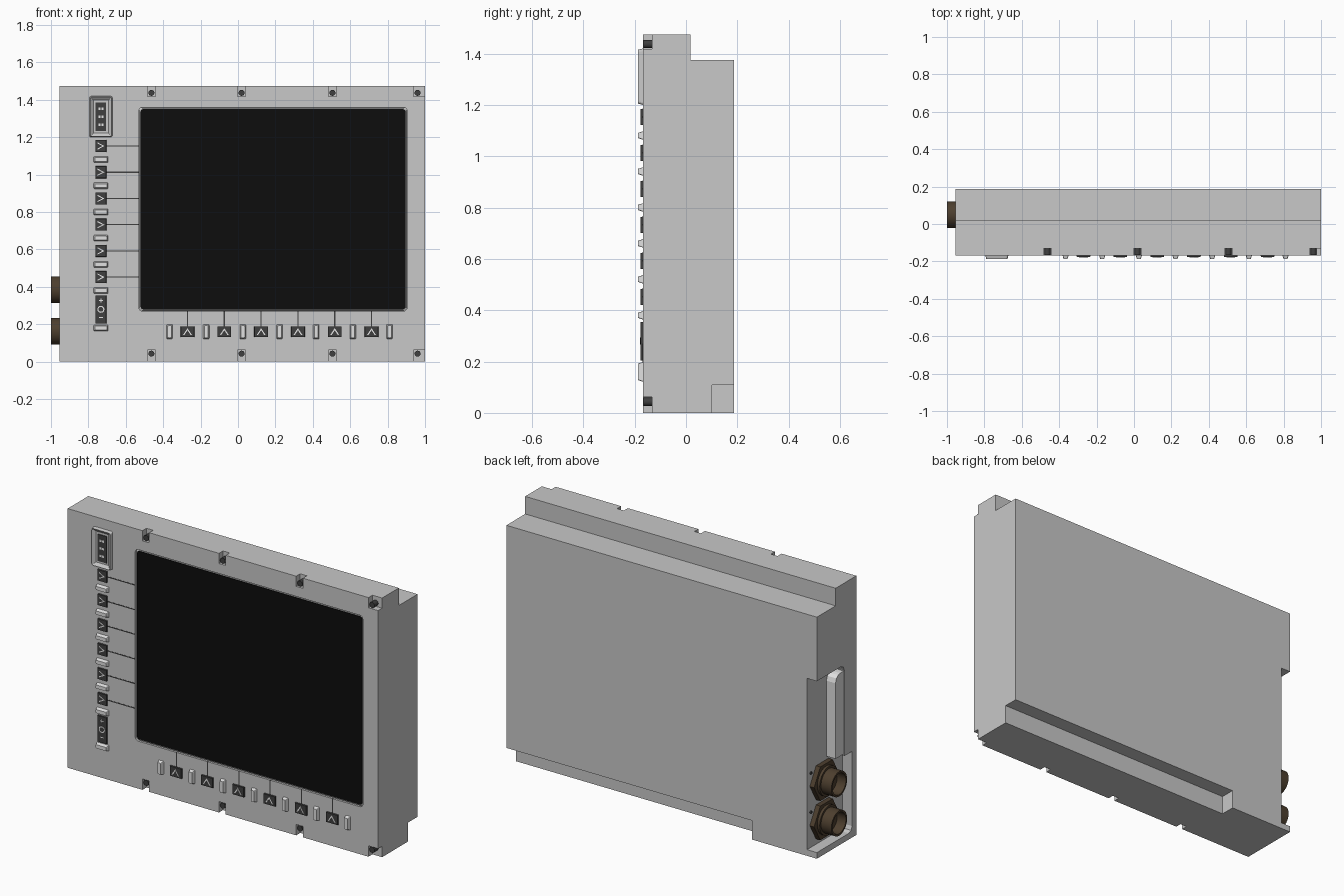
import bpy, bmesh, math
from mathutils import Vector

if "Cube" in bpy.data.objects:
    bpy.data.objects.remove(bpy.data.objects["Cube"])


def material(name, r, g, b):
    m = bpy.data.materials.new(name)
    m.diffuse_color = (r, g, b, 1)
    m.use_nodes = True
    m.node_tree.nodes["Principled BSDF"].inputs["Base Color"].default_value = m.diffuse_color
    return m


GREY = material("housing grey", 0.58, 0.58, 0.58)
LIGHT = material("light grey", 0.75, 0.75, 0.75)
DARK = material("button charcoal", 0.05, 0.05, 0.05)
BLACK = material("screen black", 0.004, 0.004, 0.004)
WHITE = material("symbol white", 0.8, 0.8, 0.8)
BROWN = material("connector bronze", 0.075, 0.05, 0.028)
FRONT = -0.168


def prism(name, pts, a, b, axis, mat, scale=1.0, inset=None, smooth=False):
    """Extrude a 2D outline from a to b along x (pts = y,z) or y (pts = x,z)."""
    bm = bmesh.new()
    cu = (min(p[0] for p in pts) + max(p[0] for p in pts)) / 2
    cv = (min(p[1] for p in pts) + max(p[1] for p in pts)) / 2
    margin = (1 - scale) * min(max(p[0] for p in pts) - cu, max(p[1] for p in pts) - cv)

    def ring(d, m):
        out = []
        for u, v in pts:
            if m:  # even shrink on every side
                u -= math.copysign(min(m, abs(u - cu)), u - cu)
                v -= math.copysign(min(m, abs(v - cv)), v - cv)
            out.append(bm.verts.new((d, u, v) if axis == 'x' else (u, d, v)))
        return out

    r0, r1 = ring(a, 0), ring(b, margin)
    n = len(pts)
    bm.faces.new(r0)
    top = bm.faces.new(r1)
    for i in range(n):
        bm.faces.new((r0[i], r0[(i + 1) % n], r1[(i + 1) % n], r1[i]))
    bmesh.ops.recalc_face_normals(bm, faces=bm.faces)
    if inset:
        bmesh.ops.inset_individual(bm, faces=[top], thickness=inset[0])
        bmesh.ops.translate(bm, verts=top.verts, vec=top.normal * -inset[1])
    me = bpy.data.meshes.new(name)
    bm.to_mesh(me)
    bm.free()
    me.materials.append(mat)
    ob = bpy.data.objects.new(name, me)
    bpy.context.collection.objects.link(ob)
    if smooth:
        activate(ob)
        bpy.ops.object.shade_smooth_by_angle(angle=math.radians(35))
    return ob


def activate(ob):
    bpy.ops.object.select_all(action='DESELECT')
    ob.select_set(True)
    bpy.context.view_layer.objects.active = ob


def rect(u0, u1, v0, v1):
    return [(u0, v0), (u1, v0), (u1, v1), (u0, v1)]


def crect(u, v, w, h):
    return rect(u - w / 2, u + w / 2, v - h / 2, v + h / 2)


def rounded(u0, u1, v0, v1, r, k=4):
    pts = []
    for cu, cv, s in ((u1 - r, v1 - r, 0), (u0 + r, v1 - r, 90), (u0 + r, v0 + r, 180), (u1 - r, v0 + r, 270)):
        for i in range(k + 1):
            t = math.radians(s + 90 * i / k)
            pts.append((cu + r * math.cos(t), cv + r * math.sin(t)))
    return pts


def circle(u, v, r, n=32, start=0.0):
    return [(u + r * math.cos(start + 2 * math.pi * i / n), v + r * math.sin(start + 2 * math.pi * i / n)) for i in range(n)]


def cut(ob, cutter):
    mod = ob.modifiers.new("cut", 'BOOLEAN')
    mod.operation = 'DIFFERENCE'
    mod.solver = 'EXACT'
    mod.object = cutter
    activate(ob)
    bpy.ops.object.modifier_apply(modifier=mod.name)
    bpy.data.objects.remove(cutter)


# Housing: stepped side profile
body = prism("housing", [(FRONT, 0), (0.187, 0), (0.187, 1.375), (0.018, 1.375), (0.018, 1.475), (FRONT, 1.475)],
             -0.955, 1.0, 'x', GREY)
# Step along the lower back edge
cut(body, prism("step_cutter", rect(0.102, 0.3, -0.1, 0.108), -0.545, 1.1, 'x', GREY))
# Connector bay in the left side, open to the back
bay = [(0.3, 0.035), (-0.10, 0.035), (-0.121, 0.044), (-0.13, 0.065), (-0.13, 0.49), (-0.062, 0.49),
       (-0.062, 0.975), (-0.05, 1.0), (-0.03, 1.01), (0.3, 1.01)]
cut(body, prism("bay_cutter", bay, -1.1, -0.893, 'x', GREY))
# Screen opening
cut(body, prism("screen_cutter", rounded(-0.53, 0.904, 0.27, 1.36, 0.02), FRONT - 0.01, FRONT + 0.012, 'y', GREY))

# Screw notches and screws along the top and bottom edges
for x in (-0.463, 0.019, 0.505, 0.96):
    right = 1.1 if x > 0.9 else x + 0.021
    for z, z0, z1 in ((1.437, 1.417, 1.6), (0.043, -0.1, 0.062)):
        cut(body, prism("notch_cutter", rect(x - 0.021, right, z0, z1), FRONT - 0.1, FRONT + 0.036, 'y', GREY))
        prism("screw", circle(x, z, 0.016, 16), FRONT + 0.04, FRONT + 0.003, 'y', DARK, smooth=True)

# Screen with its rim
prism("screen_rim", rounded(-0.53, 0.904, 0.27, 1.36, 0.02), FRONT + 0.013, FRONT + 0.008, 'y', GREY, scale=0.99)
prism("screen", rounded(-0.52, 0.895, 0.28, 1.35, 0.012), FRONT + 0.012, FRONT + 0.004, 'y', BLACK)

B = FRONT - 0.009  # button face depth


def button(x, z, w, h):
    prism("button", crect(x, z, w, h), FRONT + 0.002, B, 'y', DARK, scale=0.95)


def bar(x, z, w, h):
    prism("divider_bar", rounded(x - w / 2, x + w / 2, z - h / 2, z + h / 2, 0.004, 2),
          FRONT + 0.002, -0.187, 'y', LIGHT, scale=0.6)


def mark(pts):
    prism("button_symbol", pts, B + 0.001, B - 0.001, 'y', WHITE)


# Arrow outline pointing along +u, turned up for the bottom row
ARROW = [(-0.017, 0.019), (0.019, 0.0), (-0.017, -0.019), (-0.017, -0.013), (0.008, 0.0), (-0.017, 0.013)]

# Left column of keys, leader lines and dividers
KX = -0.733
for i in range(6):
    z = 1.153 - 0.1402 * i
    button(KX, z, 0.058, 0.065)
    mark([(KX + u, z + v) for u, v in ARROW])
    prism("leader_line", rect(-0.704, -0.53, z - 0.003, z + 0.003), FRONT + 0.001, FRONT - 0.001, 'y', DARK)
    bar(KX, z - 0.072, 0.078, 0.034)
bar(KX, 0.18, 0.078, 0.034)

# Bottom row of keys, leader lines and dividers
for i in range(7):
    bar(-0.366 + 0.196 * i, 0.16, 0.034, 0.078)
    if i < 6:
        x = -0.27 + 0.1968 * i
        button(x, 0.16, 0.074, 0.058)
        mark([(x - v * 1.25, 0.16 + u) for u, v in ARROW])
        prism("leader_line", rect(x - 0.003, x + 0.003, 0.189, 0.271), FRONT + 0.001, FRONT - 0.001, 'y', DARK)

# Framed rocker at the top left
prism("rocker_frame", rounded(-0.795, -0.671, 1.2, 1.42, 0.01), FRONT + 0.002, -0.187, 'y', GREY,
      scale=0.92, inset=(0.017, 0.014))
button(KX, 1.309, 0.058, 0.155)
for z in (1.352, 1.309, 1.266):
    for dx in (-0.008, 0.008):
        mark(crect(KX + dx, z, 0.011, 0.013))

# Brightness rocker at the lower left: plus, ring, minus
button(KX, 0.279, 0.058, 0.152)
mark(crect(KX, 0.328, 0.022, 0.005))
mark(crect(KX, 0.328, 0.005, 0.022))
mark(crect(KX, 0.235, 0.02, 0.005))
mark(circle(KX, 0.28, 0.019, 12))
prism("ring_centre", circle(KX, 0.28, 0.013, 12), B, B - 0.002, 'y', DARK)

# Side latch block above the connectors
prism("side_latch", [(0.012, 0.5), (0.012, 0.93), (0.004, 0.955), (-0.012, 0.968), (-0.03, 0.972), (-0.062, 0.972), (-0.062, 0.5)],
      -0.89, -0.95, 'x', LIGHT)

# Round connectors with hexagonal nuts
for z in (0.385, 0.162):
    prism("connector_nut", circle(0.05, z, 0.112, 6), -0.89, -0.92, 'x', BROWN)
    prism("connector_collar", circle(0.05, z, 0.083), -0.915, -0.935, 'x', BROWN, smooth=True)
    shell = prism("connector_shell", circle(0.05, z, 0.071), -0.915, -1.0, 'x', BROWN)
    cut(shell, prism("bore_cutter", circle(0.05, z, 0.06), -0.945, -1.1, 'x', BROWN))
    activate(shell)
    bpy.ops.object.shade_smooth_by_angle(angle=math.radians(35))
    prism("bay_pin", circle(0.155, z + 0.075, 0.008, 12), -0.89, -0.9, 'x', DARK)
